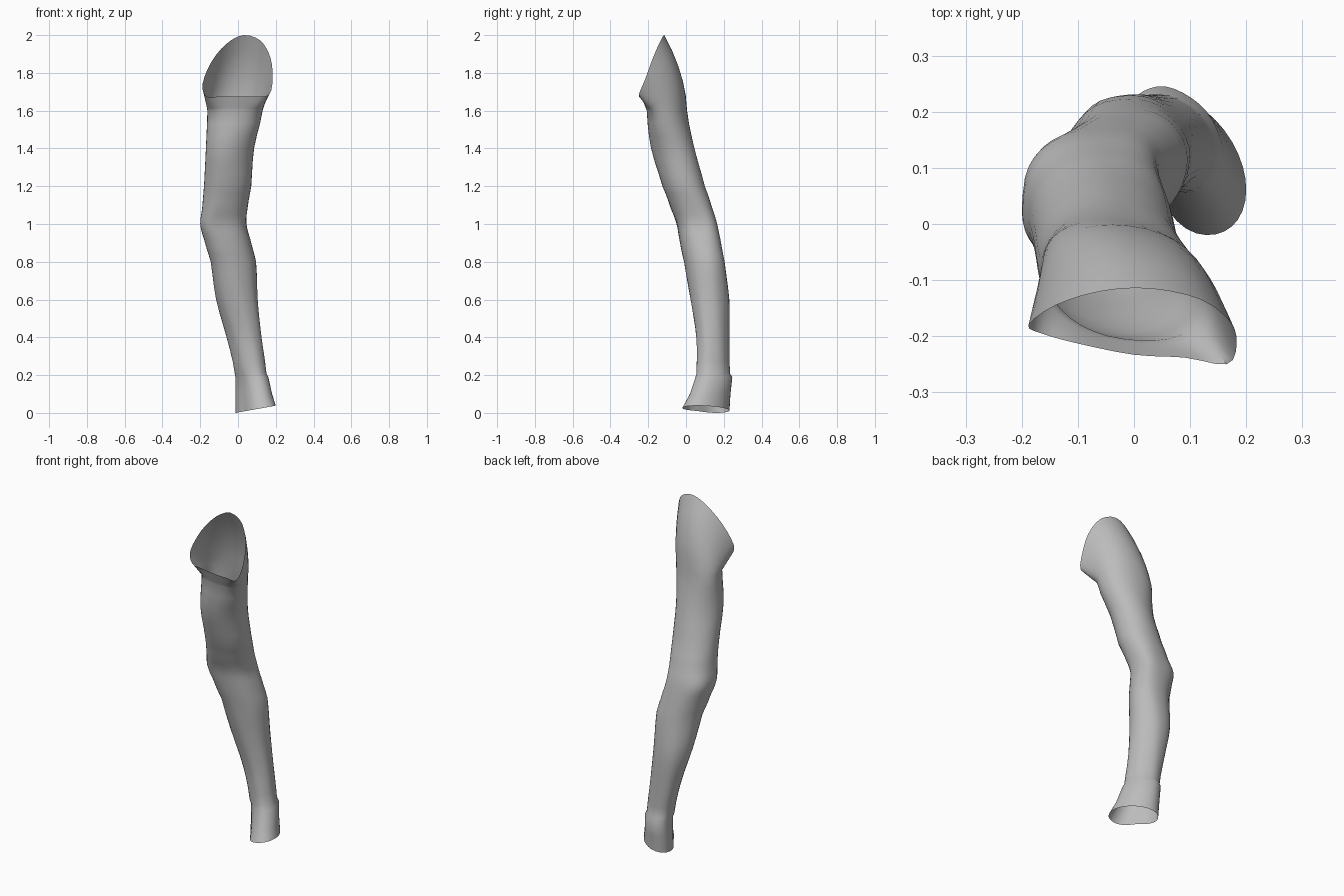
import bpy, bmesh, math
from math import sin, cos, pi

cube = bpy.data.objects.get("Cube")
if cube:
    bpy.data.objects.remove(cube, do_unlink=True)

SIDES = 36

# Cross-sections from cuff to shoulder:
# height, x min, x max, y min, y max, skew, roundness (lower is boxier)
SECTIONS = [
    (0.02, -0.015, 0.20, -0.02, 0.23, -0.36, 1),
    (0.10, -0.015, 0.18, 0.02, 0.235, -0.36, 1),
    (0.19, -0.015, 0.16, 0.05, 0.245, -0.3, 1),
    (0.21, -0.018, 0.15, 0.055, 0.232, -0.25, 1),
    (0.4, -0.06, 0.125, 0.055, 0.23, -0.18, 1),
    (0.6, -0.115, 0.105, 0.025, 0.23, -0.05, 1),
    (0.8, -0.145, 0.095, -0.01, 0.205, 0.14, 0.95),
    (0.92, -0.18, 0.065, -0.035, 0.182, 0.18, 0.85),
    (1.0, -0.20, 0.045, -0.05, 0.165, 0.2, 0.75),
    (1.08, -0.19, 0.05, -0.08, 0.14, 0.15, 0.85),
    (1.2, -0.18, 0.07, -0.125, 0.10, 0.06, 0.95),
    (1.4, -0.17, 0.085, -0.185, 0.045, 0.08, 1),
    (1.6, -0.162, 0.13, -0.208, 0.006, -0.25, 0.9),
]

# Slanted shoulder opening, counter-clockwise from the left side
RIM = [
    (0.183, -0.215, 1.77), (0.172, -0.175, 1.88), (0.12, -0.135, 1.97),
    (0.03, -0.115, 2.0), (-0.06, -0.12, 1.955), (-0.14, -0.145, 1.86),
    (-0.188, -0.18, 1.74), (-0.165, -0.195, 1.675), (-0.1, -0.213, 1.675),
    (0, -0.233, 1.675), (0.09, -0.238, 1.675), (0.165, -0.25, 1.685),
]


def catmull(a, b, c, d, t):
    """Smooth blend from b to c, component by component."""
    return [q + t / 2 * (r - p + t * (2 * p - 5 * q + 4 * r - s + t * (3 * (q - r) + s - p)))
            for p, q, r, s in zip(a, b, c, d)]


def boxed(value, power):
    """Signed power that squares off an oval."""
    return math.copysign(abs(value) ** power, value)


def section_ring(section):
    """Skewed, slightly boxy oval that fills the bounds of one section."""
    z, left, right, front, back, skew, power = section
    ring = []
    for i in range(SIDES):
        angle = 2 * pi * i / SIDES
        # Shallow spiral creases along the forearm, and a dent in the cuff
        fade = max(0, sin(pi * min(1, z / 0.95)))
        crease = 1 + 0.012 * fade * sin(7 * angle + 9 * z)
        dent = 0.3 * max(0, 1 - z / 0.2) * max(0, cos(angle - 1.25 * pi)) ** 6
        size = crease - dent
        x = (left + right) / 2 + (right - left) / 2 * boxed(cos(angle), power) * size
        y = (front + back) / 2 + (back - front) / 2 * boxed(sin(angle + skew), power) * size
        ring.append((x, y, z))
    return ring


def rim_ring():
    """Rim points resampled to the same number of sides as the tube."""
    count = len(RIM)
    step = SIDES // count
    return [catmull(*(RIM[(i + k) % count] for k in (-1, 0, 1, 2)), j / step)
            for i in range(count) for j in range(step)]


def shoulder_ring(lower, upper, t):
    """Ring between the arm and the rim, bulging at the back."""
    ring = []
    for i, (p, q) in enumerate(zip(lower, upper)):
        x, y, z = (a + (b - a) * t for a, b in zip(p, q))
        bulge = 4 * t * (1 - t) * max(0, sin(2 * pi * i / SIDES))
        ring.append((x, y + 0.027 * bulge, z))
    return ring


# Arm tube with extra smooth sections between the main ones
rings = []
last = len(SECTIONS) - 1
for i in range(last):
    around = [SECTIONS[min(max(i + k, 0), last)] for k in (-1, 0, 1, 2)]
    steps = 3 if 3 <= i else 1
    for j in range(steps):
        t = j / steps
        section = catmull(*around, t)
        section[0] = around[1][0] + (around[2][0] - around[1][0]) * t
        rings.append(section_ring(section))
rings.append(section_ring(SECTIONS[last]))

# Tilt the cuff hem
rings[0] = [(x, y, max(0, 0.006 + 0.18 * (x - 0.02))) for x, y, z in rings[0]]

# Shoulder flare up to the slanted opening
top, rim = rings[-1], rim_ring()
for t in (0.2, 0.4, 0.6, 0.8, 1):
    rings.append(shoulder_ring(top, rim, t))

# Skin the rings into an open sleeve
bm = bmesh.new()
loops = [[bm.verts.new(p) for p in ring] for ring in rings]
for low, high in zip(loops, loops[1:]):
    for i in range(SIDES):
        n = (i + 1) % SIDES
        bm.faces.new((low[i], low[n], high[n], high[i]))
mesh = bpy.data.meshes.new("sleeve")
bm.to_mesh(mesh)
bm.free()
sleeve = bpy.data.objects.new("sleeve", mesh)
bpy.context.collection.objects.link(sleeve)

# Plain grey cloth
cloth = bpy.data.materials.new("grey_cloth")
cloth.use_nodes = True
grey = (0.5, 0.5, 0.5, 1)
cloth.diffuse_color = grey
cloth.node_tree.nodes["Principled BSDF"].inputs["Base Color"].default_value = grey
mesh.materials.append(cloth)

bpy.context.view_layer.objects.active = sleeve
sleeve.select_set(True)
bpy.ops.object.shade_smooth_by_angle(angle=math.radians(50))
